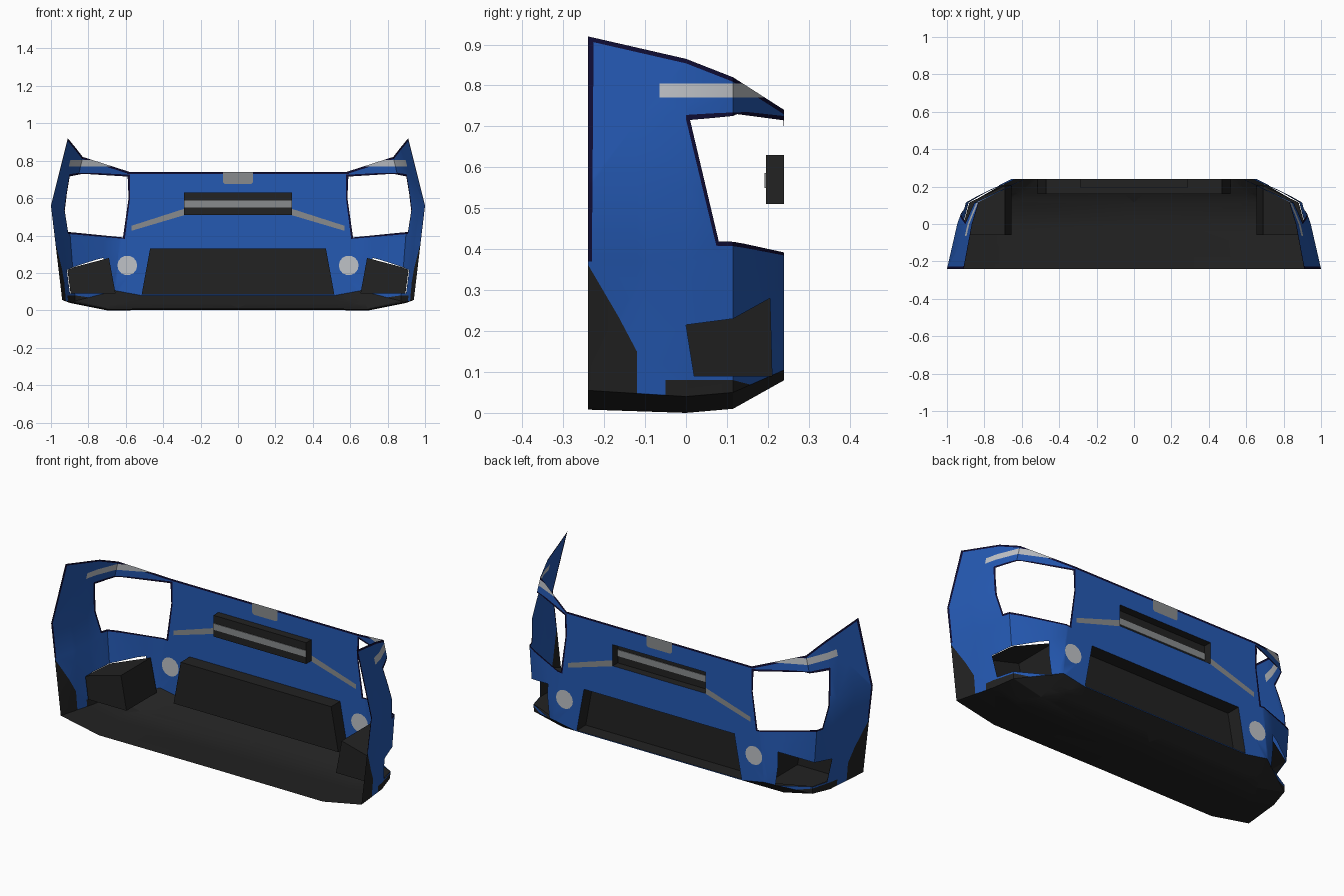
import bpy, bmesh, math
from mathutils import Vector

cube = bpy.data.objects.get("Cube")
if cube:
    bpy.data.objects.remove(cube, do_unlink=True)


def material(name, rgb):
    m = bpy.data.materials.new(name)
    m.use_nodes = True
    m.diffuse_color = (*rgb, 1)
    bsdf = m.node_tree.nodes["Principled BSDF"]
    bsdf.inputs["Base Color"].default_value = (*rgb, 1)
    bsdf.inputs["Roughness"].default_value = 0.7
    return m


BLUE, DARK, NAVY, LIGHT, GREY = range(5)
MATS = [material("body blue", (0.018, 0.1, 0.45)),
        material("dark plastic", (0.016, 0.016, 0.016)),
        material("navy edge", (0.005, 0.004, 0.035)),
        material("light grey", (0.52, 0.54, 0.57)),
        material("mid grey", (0.25, 0.26, 0.27))]


def finish(bm, name, mirror=False, mats=MATS):
    bmesh.ops.recalc_face_normals(bm, faces=bm.faces)
    me = bpy.data.meshes.new(name)
    bm.to_mesh(me)
    bm.free()
    for m in mats:
        me.materials.append(m)
    ob = bpy.data.objects.new(name, me)
    bpy.context.collection.objects.link(ob)
    if mirror:
        mod = ob.modifiers.new("Mirror", "MIRROR")
        mod.use_clip = True
    return ob


def planes(poly, along_x):
    """Outward planes of a convex outline, projected along x or along y."""
    area = sum(a[0] * b[1] - b[0] * a[1] for a, b in zip(poly, poly[1:] + poly[:1]))
    if area < 0:
        poly = poly[::-1]
    for a, b in zip(poly, poly[1:] + poly[:1]):
        du, dz = b[0] - a[0], b[1] - a[1]
        if along_x:
            yield Vector((0, a[0], a[1])), Vector((0, dz, -du)).normalized()
        else:
            yield Vector((a[0], 0, a[1])), Vector((dz, 0, -du)).normalized()


def region(bm, side=None, front=None, ymin=-1):
    """Cut an outline into the shell and return the faces inside it."""
    tag = bm.faces.layers.int["tag"]
    for f in bm.faces:
        f[tag] = int(f.calc_center_median().y > ymin)
    cuts = (list(planes(side, True)) if side else []) + (list(planes(front, False)) if front else [])
    for co, no in cuts:
        faces = [f for f in bm.faces if f[tag]]
        geom = faces + list({e for f in faces for e in f.edges}) + list({v for f in faces for v in f.verts})
        bmesh.ops.bisect_plane(bm, geom=geom, dist=1e-5, plane_co=co, plane_no=no)
        for f in bm.faces:
            if f[tag] and (f.calc_center_median() - co).dot(no) > 0:
                f[tag] = 0
    return [f for f in bm.faces if f[tag]]


def paint(bm, colour, **where):
    for f in region(bm, **where):
        f.material_index = colour


def cut(bm, **where):
    bmesh.ops.delete(bm, geom=region(bm, **where), context="FACES")


# Bumper shell, left half: top edge, widest line, lower edge, floor edge, centre
stations = [
    (-0.24, [(0.91, 0.92), (1.0, 0.56), (0.94, 0.055), (0.70, 0.008), (0, 0.01)]),
    (0.0, [(0.865, 0.865), (0.945, 0.56), (0.90, 0.04), (0.70, 0.0), (0, 0.002)]),
    (0.115, [(0.83, 0.82), (0.905, 0.5), (0.87, 0.05), (0.69, 0.01), (0, 0.012)]),
    (0.24, [(0.58, 0.74), (0.63, 0.45), (0.655, 0.105), (0.52, 0.08), (0, 0.08)]),
]
bm = bmesh.new()
bm.faces.layers.int.new("tag")
rows = [[bm.verts.new((x, y, z)) for x, z in pts] for y, pts in stations]
for r, s in zip(rows, rows[1:]):
    for i in range(4):
        f = bm.faces.new((r[i], r[i + 1], s[i + 1], s[i]))
        f.material_index = BLUE if i < 2 else DARK
bm.faces.new(rows[-1] + [bm.verts.new((0, 0.24, 0.74))])
bmesh.ops.triangulate(bm, faces=bm.faces[:])

# Dark lower patches and navy borders
paint(bm, DARK, side=[(-0.25, 0), (-0.12, 0), (-0.12, 0.15), (-0.165, 0.235), (-0.25, 0.38)])
paint(bm, DARK, side=[(-0.05, 0), (0.23, 0.05), (0.115, 0.08), (-0.05, 0.08)])
paint(bm, NAVY, side=[(-0.25, 0.37), (-0.23, 0.37), (-0.225, 1), (-0.25, 1)])
top = [(-0.24, 0.92), (0, 0.865), (0.115, 0.82), (0.24, 0.74)]
for (a, h), (b, k) in zip(top, top[1:]):
    paint(bm, NAVY, side=[(a, h - 0.011), (b, k - 0.011), (b, k + 0.01), (a, h + 0.01)])
paint(bm, NAVY, front=[(-0.1, 0.73), (0.6, 0.73), (0.6, 0.8), (-0.1, 0.8)], ymin=0.2)
paint(bm, NAVY, ymin=0, side=[(-0.003, 0.73), (0.093, 0.33), (0.3, 0.33), (0.3, 0.74)],
      front=[(0.578, 0.725), (0.83, 0.738), (1.1, 0.70), (1.1, 0.425), (0.605, 0.382), (0.577, 0.6)])

# Headlight, fog lamp and grille openings
cut(bm, ymin=0, side=[(0.0065, 0.73), (0.101, 0.33), (0.3, 0.33), (0.3, 0.74)],
    front=[(0.59, 0.715), (0.83, 0.73), (1.1, 0.675), (1.1, 0.438), (0.615, 0.39), (0.585, 0.6)])
cut(bm, side=[(0, 0.215), (0.115, 0.23), (0.115, 0.09), (0.02, 0.09)], ymin=0)
cut(bm, side=[(0.115, 0.23), (0.205, 0.28), (0.21, 0.09), (0.115, 0.09)], ymin=0.1)
cut(bm, front=[(-0.1, 0.33), (0.47, 0.33), (0.515, 0.085), (-0.1, 0.085)], ymin=0.2)
cut(bm, front=[(-0.1, 0.63), (0.29, 0.63), (0.29, 0.51), (-0.1, 0.51)], ymin=0.2)

# Painted trim lines, badge plate and round lamps
paint(bm, LIGHT, side=[(-0.065, 0.77), (0.25, 0.77), (0.25, 0.805), (-0.065, 0.805)])
paint(bm, GREY, front=[(0.29, 0.508), (0.57, 0.425), (0.57, 0.452), (0.29, 0.542)], ymin=0.2)
paint(bm, GREY, front=[(-0.1, 0.675), (0.07, 0.675), (0.08, 0.685), (0.08, 0.75), (-0.1, 0.75)], ymin=0.2)
turns = [math.tau * i / 14 for i in range(14)]
paint(bm, LIGHT, ymin=0.12,
      front=[(0.592 + 0.053 * math.cos(t), 0.24 + 0.053 * math.sin(t)) for t in turns])
shell = finish(bm, "bumper_shell", mirror=True)
bpy.context.view_layer.objects.active = shell
shell.select_set(True)
bpy.ops.object.shade_smooth_by_angle(angle=math.radians(25))
shell.select_set(False)


# Recessed trays, open towards +y
def tray(name, rim, back, mirror=False):
    bm = bmesh.new()
    front = [bm.verts.new(p) for p in rim]
    rear = [bm.verts.new((x, back, z)) for x, y, z in rim]
    n = len(rim)
    for i in range(n):
        j = (i + 1) % n
        bm.faces.new((front[i], front[j], rear[j], rear[i]))
    bm.faces.new(rear)
    finish(bm, name, mirror, [MATS[DARK]])


def symmetric(top_x, top_z, low_x, low_z, y=0.24):
    return [(-top_x, y, top_z), (top_x, y, top_z), (low_x, y, low_z), (-low_x, y, low_z)]


tray("lower_grille", symmetric(0.47, 0.33, 0.515, 0.085), 0.16)
tray("upper_grille", symmetric(0.29, 0.63, 0.29, 0.51), 0.195)
tray("fog_lamp_recess", [(0.912, 0.0, 0.215), (0.88, 0.115, 0.23), (0.69, 0.205, 0.28),
                         (0.655, 0.21, 0.09), (0.872, 0.115, 0.09), (0.895, 0.02, 0.09)], -0.06, True)

# Bright bar across the upper grille
bm = bmesh.new()
bmesh.ops.create_cube(bm, size=1)
bmesh.ops.scale(bm, vec=(0.58, 0.006, 0.036), verts=bm.verts)
bmesh.ops.translate(bm, vec=(0, 0.195, 0.568), verts=bm.verts)
finish(bm, "grille_bar", mats=[MATS[GREY]])
